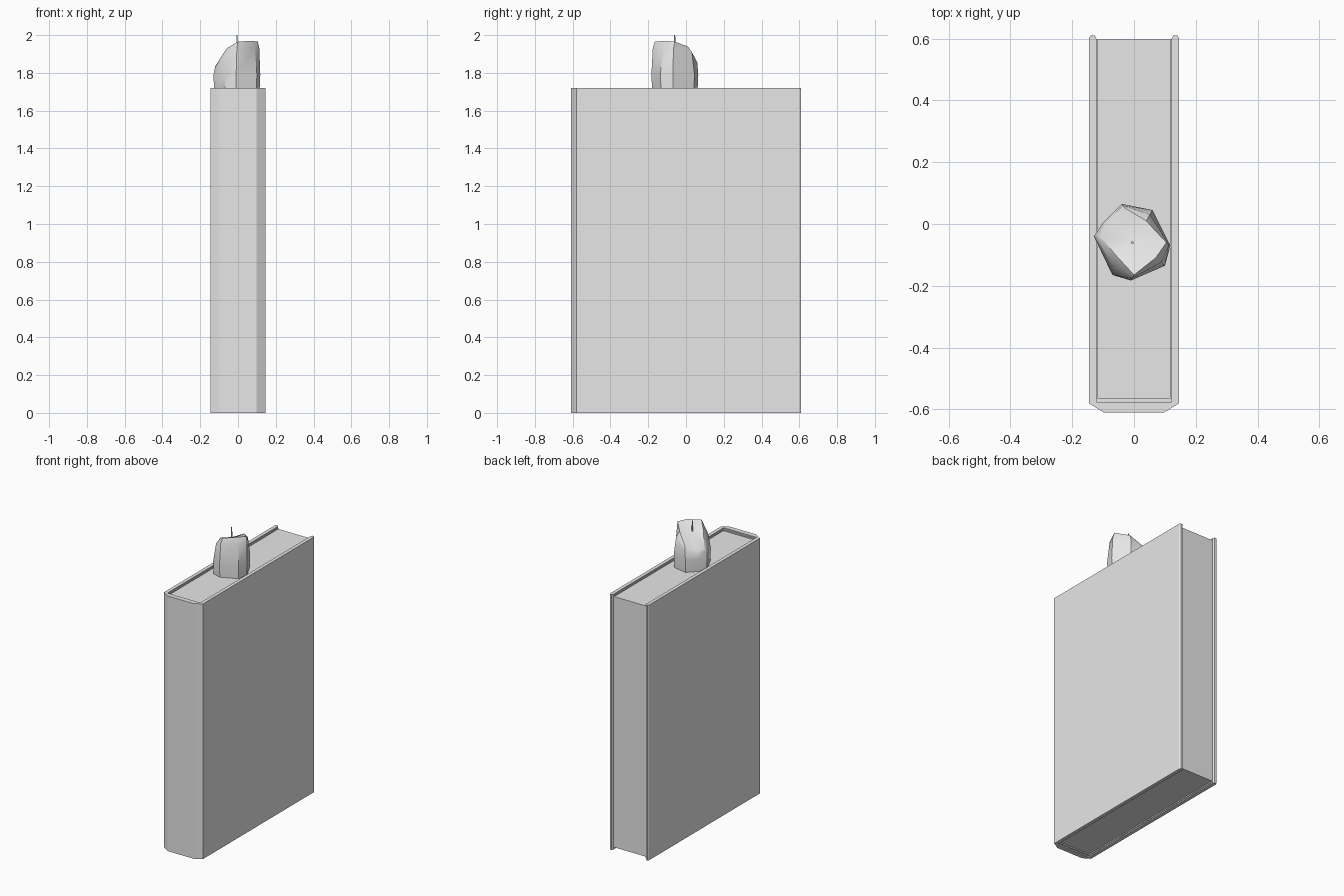
import bpy, bmesh, math
from mathutils import Vector

old = bpy.data.objects.get("Cube")
if old:
    bpy.data.objects.remove(old, do_unlink=True)

GREY = (0.8, 0.8, 0.8, 1)
grey = bpy.data.materials.new("light_grey")
grey.use_nodes = True
grey.diffuse_color = GREY
grey.node_tree.nodes["Principled BSDF"].inputs["Base Color"].default_value = GREY


def finish(name, bm, smooth=None):
    """Turn a bmesh into a named object, smoothing shallow edges if asked."""
    bmesh.ops.recalc_face_normals(bm, faces=bm.faces)
    mesh = bpy.data.meshes.new(name)
    bm.to_mesh(mesh)
    bm.free()
    mesh.materials.append(grey)
    obj = bpy.data.objects.new(name, mesh)
    bpy.context.collection.objects.link(obj)
    if smooth:
        bpy.ops.object.select_all(action='DESELECT')
        bpy.context.view_layer.objects.active = obj
        obj.select_set(True)
        bpy.ops.object.shade_smooth_by_angle(angle=math.radians(smooth))
    return obj


def prism(name, outline, z0, z1):
    """Extrude a plan outline straight up."""
    bm = bmesh.new()
    face = bm.faces.new([bm.verts.new((x, y, z0)) for x, y in outline])
    top = bmesh.ops.extrude_face_region(bm, geom=[face])["geom"]
    verts = [g for g in top if isinstance(g, bmesh.types.BMVert)]
    bmesh.ops.translate(bm, verts=verts, vec=(0, 0, z1 - z0))
    return finish(name, bm)


# Book cover: one wrap-around shell with a bevelled spine and chamfered tips
HEIGHT, LIP = 1.72, 0.015
half = [(0.098, -0.61), (0.146, -0.58), (0.146, 0.60), (0.141, 0.61),
        (0.127, 0.61), (0.122, 0.60), (0.122, -0.577)]
cover = half + [(-x, y) for x, y in reversed(half)]
prism("book_cover", cover, 0, HEIGHT)

# Page block, set in slightly from the cover edges
px, back = 0.122, 0.597
prism("page_block", [(-px, -0.577), (px, -0.577), (px, back), (-px, back)],
      LIP, HEIGHT - LIP)

# Hinge strips: narrow raised edges between pages and cover
for side, name in ((-1, "right_hinge"), (1, "left_hinge")):
    a, b = side * 0.117, side * 0.123
    prism(name, [(a, -0.578), (b, -0.578), (b, back), (a, back)],
          LIP / 2, HEIGHT - LIP / 2)
prism("spine_hinge", [(-px, -0.578), (px, -0.578), (px, -0.565), (-px, -0.565)],
      LIP / 2, HEIGHT - LIP / 2)

# Melted candle: lofted rings from an uneven base to a slanted rim
foot = [(-0.13, -0.04), (-0.07, -0.165), (-0.01, -0.183), (0.10, -0.135),
        (0.118, -0.07), (0.06, 0.045), (-0.04, 0.065), (-0.10, 0.005)]
rim = [(-0.108, -0.04, 1.845), (-0.06, -0.10, 1.93), (0.0, -0.165, 1.965),
       (0.07, -0.11, 1.97), (0.105, -0.06, 1.965), (0.04, 0.01, 1.94),
       (-0.03, 0.052, 1.87), (-0.075, 0.005, 1.84)]
centre = Vector((-0.005, -0.06))
rings = [[], [], [], []]
for f, r in zip(foot, rim):
    f, r = Vector(f), Vector(r)
    low = centre + (f - centre) * 0.97
    shoulder = f.lerp(r.xy, 0.4)
    rings[0].append((*low, HEIGHT - LIP))
    rings[1].append((*f, 1.79))
    rings[2].append((*shoulder, 1.79 + (r.z - 1.79) * 0.8))
    rings[3].append(r)

bm = bmesh.new()
loops = [[bm.verts.new(p) for p in ring] for ring in rings]
count = len(foot)
for lower, upper in zip(loops, loops[1:]):
    for i in range(count):
        j = (i + 1) % count
        bm.faces.new((lower[i], lower[j], upper[j], upper[i]))
bm.faces.new(loops[0])
hollow = bm.verts.new((*centre, 1.93))
for i in range(count):
    bm.faces.new((loops[-1][i], loops[-1][(i + 1) % count], hollow))
finish("candle", bm, smooth=40)

# Wick
bm = bmesh.new()
bmesh.ops.create_cone(bm, cap_ends=True, segments=6, radius1=0.004,
                      radius2=0.003, depth=0.08)
bmesh.ops.translate(bm, verts=bm.verts, vec=(*centre, 1.96))
finish("wick", bm)
